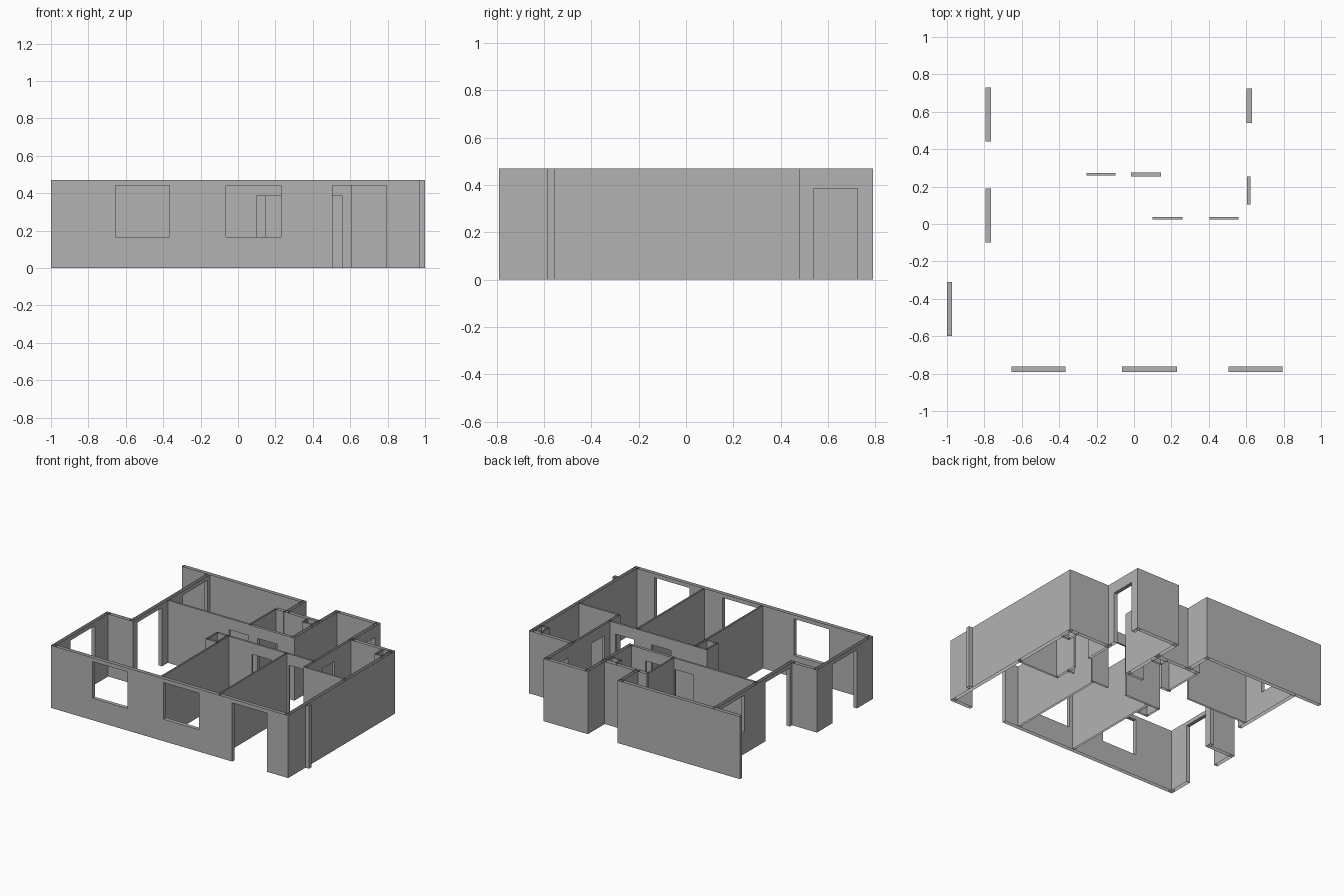
import bpy
import bmesh

if "Cube" in bpy.data.objects:
    bpy.data.objects.remove(bpy.data.objects["Cube"], do_unlink=True)

HEIGHT = 0.47
THICK = 0.028           # outer wall thickness
THIN = 0.013            # partition thickness
WINDOW = (0.165, 0.44)
BALCONY = (0.0, 0.44)
DOOR = (0.0, 0.385)

grey = bpy.data.materials.new("wall grey")
grey.use_nodes = True
colour = (0.45, 0.45, 0.45, 1)
grey.diffuse_color = colour
grey.node_tree.nodes["Principled BSDF"].inputs["Base Color"].default_value = colour


def finish(name, bm):
    bmesh.ops.remove_doubles(bm, verts=bm.verts, dist=0.0001)
    bmesh.ops.recalc_face_normals(bm, faces=bm.faces)
    mesh = bpy.data.meshes.new(name)
    bm.to_mesh(mesh)
    bm.free()
    mesh.materials.append(grey)
    ob = bpy.data.objects.new(name, mesh)
    bpy.context.collection.objects.link(ob)
    return ob


def wall(name, axis, start, end, low, thick=THICK, openings=(), caps=False):
    """Open-topped hollow wall along an axis; openings are (from, to, (sill, head))."""
    bm = bmesh.new()
    high = low + thick

    def quad(*corners):
        points = [(a, c, z) if axis == "x" else (c, a, z) for a, c, z in corners]
        bm.faces.new([bm.verts.new(p) for p in points])

    def panel(a, b, z0, z1):
        for c in (low, high):
            quad((a, c, z0), (b, c, z0), (b, c, z1), (a, c, z1))

    def jamb(a, z0, z1):
        quad((a, low, z0), (a, high, z0), (a, high, z1), (a, low, z1))

    def ledge(a, b, z):
        quad((a, low, z), (b, low, z), (b, high, z), (a, high, z))

    cursor = start
    for a, b, (sill, head) in sorted(openings):
        panel(cursor, a, 0, HEIGHT)
        panel(a, b, head, HEIGHT)
        ledge(a, b, head)
        if sill > 0:
            panel(a, b, 0, sill)
            ledge(a, b, sill)
        jamb(a, sill, head)
        jamb(b, sill, head)
        cursor = b
    panel(cursor, end, 0, HEIGHT)
    if caps:
        jamb(start, 0, HEIGHT)
        jamb(end, 0, HEIGHT)
    return finish(name, bm)


def shaft(name, x0, x1, y0, y1):
    """Small open-topped duct made of four thin walls."""
    wall(name + "_front", "x", x0, x1, y0, THIN)
    wall(name + "_back", "x", x0, x1, y1 - THIN, THIN)
    wall(name + "_right", "y", y0, y1, x0, THIN)
    wall(name + "_left", "y", y0, y1, x1 - THIN, THIN)


# Outer walls
wall("front_wall", "x", -1, 0.97, -0.79, openings=[
    (-0.655, -0.365, WINDOW), (-0.065, 0.23, WINDOW), (0.505, 0.795, BALCONY)])
wall("east_wall", "y", -0.79, 0.48, 0.97 - THICK)
wall("east_pilaster", "x", 0.97, 1.0, -0.585, 0.03, caps=True)
wall("bathroom_back_wall", "x", 0.605, 0.97, 0.48 - THICK)
wall("entrance_wall", "y", 0.45, 0.79, 0.63 - THICK, openings=[(0.54, 0.725, DOOR)])
wall("foyer_back_wall", "x", 0.29 - THICK, 0.63, 0.79 - THICK)
wall("foyer_west_wall", "y", 0.255, 0.79, 0.29 - THICK)
wall("recess_wall", "x", -0.09, 0.29, 0.59 - THICK)
wall("bedroom_east_wall", "y", 0.56, 0.79, 0.015 - THICK)
wall("back_wall", "x", -1, 0.015, 0.79 - THICK, caps=True)
wall("west_wall", "y", -0.153, 0.765, -0.793, openings=[
    (-0.10, 0.19, BALCONY), (0.44, 0.73, WINDOW)])
wall("living_room_back_wall", "x", -1, -0.765, -0.125 - THICK)
wall("living_room_west_wall", "y", -0.79, -0.125, -1, openings=[
    (-0.60, -0.31, BALCONY)])

# Inner partitions
wall("living_room_partition", "y", -0.765, 0.038, -0.105, THIN)
wall("bedroom_partition", "y", -0.765, 0.038, 0.378, THIN)
wall("hall_front_wall", "x", -0.105, 0.615, 0.025, THIN, openings=[
    (0.10, 0.26, DOOR), (0.405, 0.56, DOOR)])
wall("hall_back_wall_west", "x", -0.77, -0.08, 0.26, THIN, openings=[
    (-0.255, -0.10, DOOR)])
wall("hall_back_wall_east", "x", -0.09, 0.29, 0.255, 0.02, openings=[
    (-0.015, 0.145, DOOR)])
wall("small_bathroom_wall", "y", 0.26, 0.58, -0.092, THIN)
wall("large_bathroom_west_wall", "y", -0.09, 0.47, 0.605, 0.018, openings=[
    (0.105, 0.255, DOOR)])
wall("large_bathroom_front_wall", "x", 0.605, 0.95, -0.09, THIN)

# Service ducts
shaft("living_room_duct", -0.2, -0.1, -0.1, 0.038)
shaft("small_bathroom_duct", 0.18, 0.27, 0.5, 0.57)
shaft("large_bathroom_duct", 0.88, 0.95, 0.36, 0.46)
